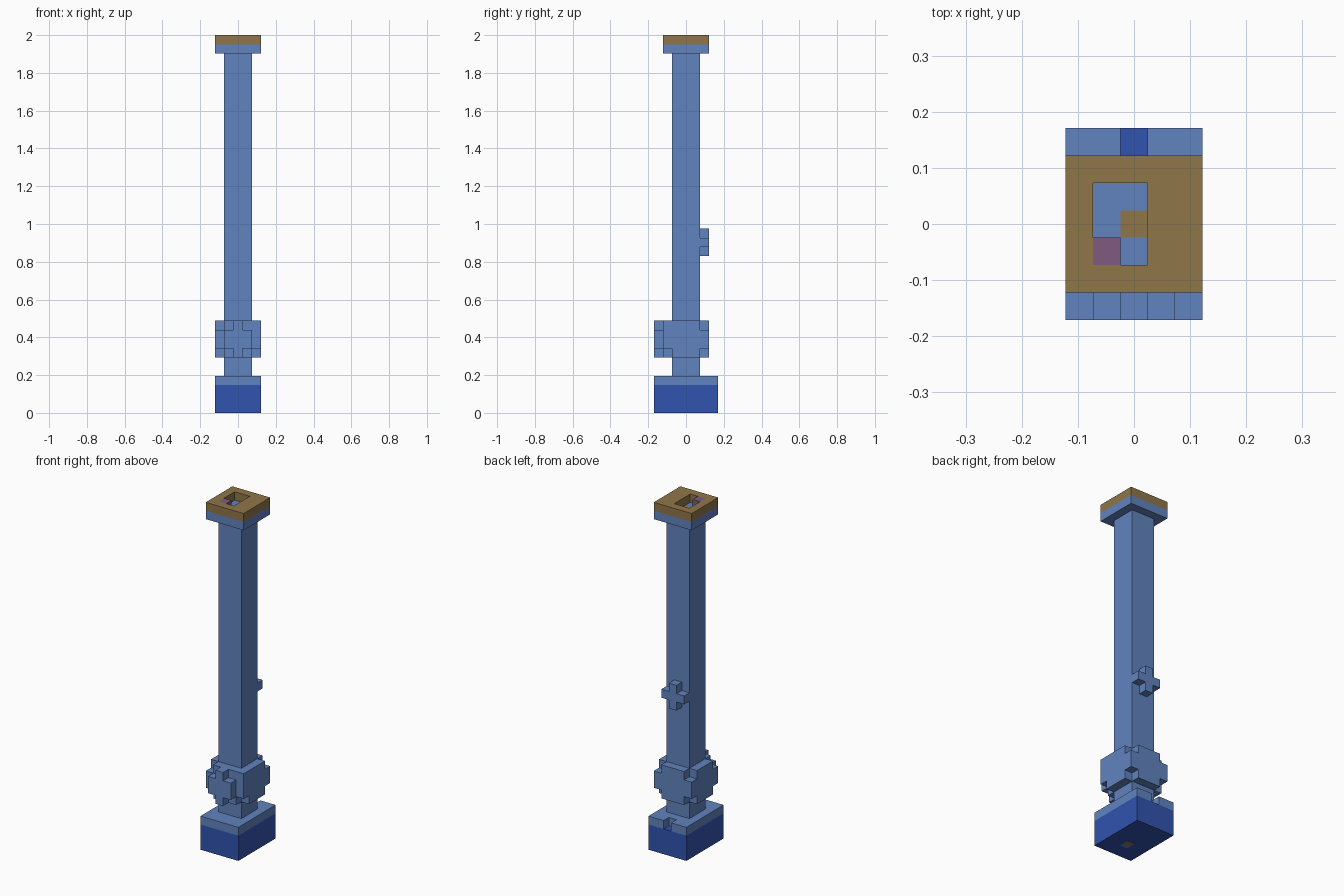
import bpy
import bmesh

U = 2 / 41  # edge of one block

cube = bpy.data.objects.get("Cube")
if cube:
    bpy.data.objects.remove(cube, do_unlink=True)


def material(name, rgb):
    m = bpy.data.materials.new(name)
    m.use_nodes = True
    m.diffuse_color = (*rgb, 1)
    m.node_tree.nodes["Principled BSDF"].inputs["Base Color"].default_value = (*rgb, 1)
    return m


LIGHT = material("light blue", (0.12, 0.23, 0.52))
DARK = material("dark blue", (0.031, 0.087, 0.43))
BROWN = material("brown", (0.28, 0.18, 0.067))
PURPLE = material("purple", (0.216, 0.105, 0.216))


def part(name, mat, *boxes):
    """Join boxes given as (x0, x1, y0, y1, z0, z1) in block units."""
    bm = bmesh.new()
    for x0, x1, y0, y1, z0, z1 in boxes:
        verts = bmesh.ops.create_cube(bm, size=1)["verts"]
        for v in verts:
            v.co.x = (x1 if v.co.x > 0 else x0) * U
            v.co.y = (y1 if v.co.y > 0 else y0) * U
            v.co.z = (z1 if v.co.z > 0 else z0) * U
    mesh = bpy.data.meshes.new(name)
    bm.to_mesh(mesh)
    bm.free()
    mesh.materials.append(mat)
    obj = bpy.data.objects.new(name, mesh)
    bpy.context.collection.objects.link(obj)
    return obj


# Base with a notch in the back of its upper layer
part("base", DARK, (-2.5, 2.5, -3.5, 3.5, 0, 3))
part("base_top", LIGHT,
     (-2.5, 2.5, -3.5, 2.5, 3, 4),
     (-2.5, -0.5, 2.5, 3.5, 3, 4),
     (0.5, 2.5, 2.5, 3.5, 3, 4))

# Small painted patch under the base
part("underside_light_patch", LIGHT, (-0.5, 0.5, -1.7, -1.1, -0.02, 0.02))
part("underside_brown_patch", BROWN, (-0.5, 0.5, -1.1, -0.5, -0.02, 0.02))

# Shaft
part("shaft", LIGHT, (-1.5, 1.5, -1.5, 1.5, 4, 39))

# Collar: full middle, stepped corners above and below
steps = []
for z in (6, 9):
    steps.append((-2.5, 2.5, -1.5, 1.5, z, z + 1))
    for y in (-2.5, 1.5):
        steps.append((-1.5, 1.5, y, y + 1, z, z + 1))
part("collar", LIGHT, (-2.5, 2.5, -2.5, 2.5, 7, 9), *steps,
     (1.5, 2.5, -2.5, -1.5, 9, 10))

# Cross ornaments on the collar front and the shaft back
part("collar_cross", LIGHT,
     (-0.5, 0.5, -3.5, -2.5, 6, 10),
     (-1.5, -0.5, -3.5, -2.5, 7, 9),
     (0.5, 1.5, -3.5, -2.5, 7, 9))
part("shaft_cross", LIGHT,
     (-0.5, 0.5, 1.5, 2.5, 17, 20),
     (-1.5, -0.5, 1.5, 2.5, 18, 19),
     (0.5, 1.5, 1.5, 2.5, 18, 19))

# Head plate and rim around an open pocket
part("head_plate", LIGHT, (-2.5, 2.5, -2.5, 2.5, 39, 40))
part("head_rim", BROWN,
     (-2.5, -1.5, -2.5, 2.5, 40, 41),
     (0.5, 2.5, -2.5, 2.5, 40, 41),
     (-1.5, 0.5, -2.5, -1.5, 40, 41),
     (-1.5, 0.5, 1.5, 2.5, 40, 41))
part("pocket_block", PURPLE, (-1.5, -0.5, -1.5, -0.5, 40, 41))
part("pocket_floor_patch", BROWN, (-0.5, 0.5, -0.5, 0.5, 40, 40.04))
